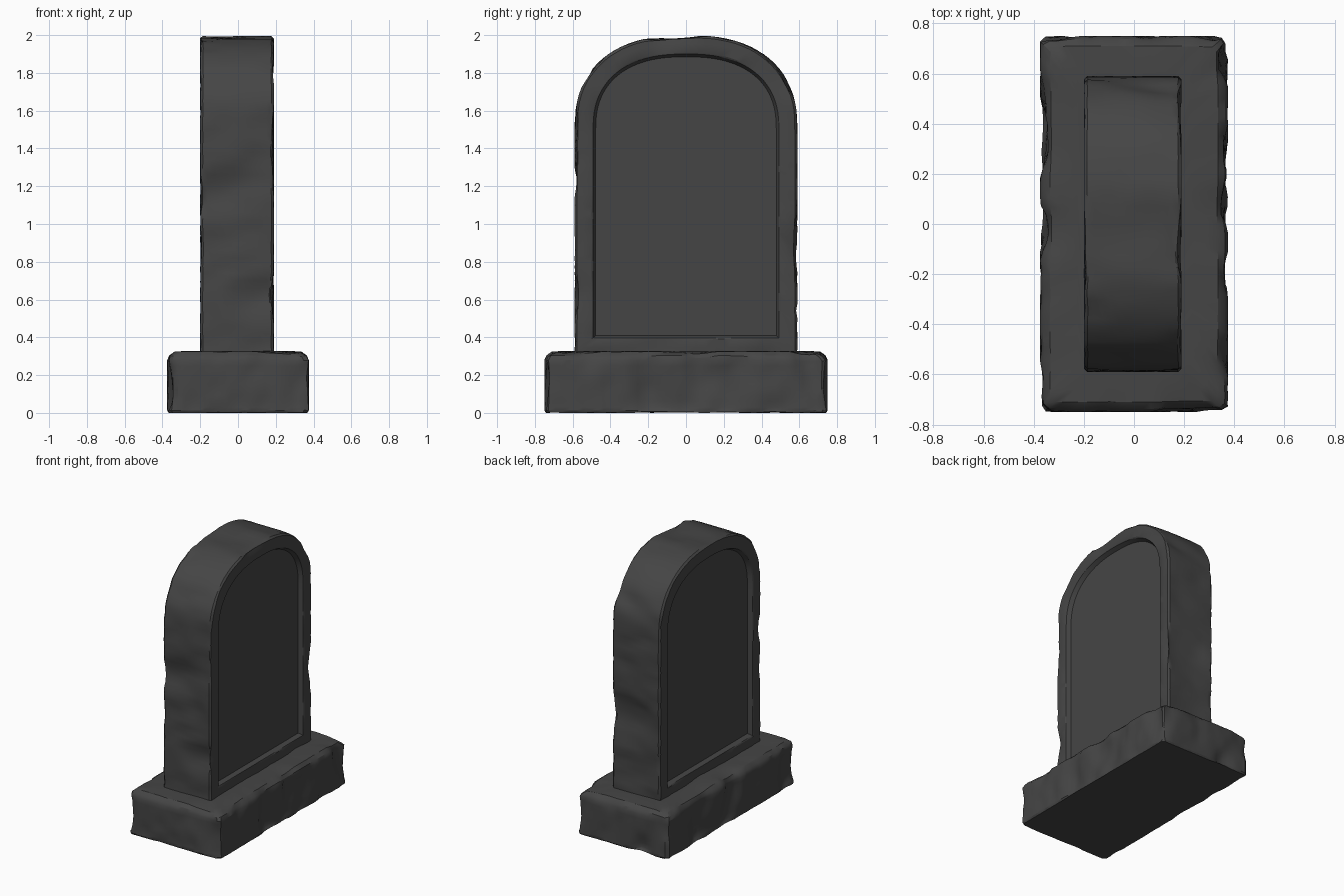
import bpy, bmesh, math
from mathutils import Vector, noise

if "Cube" in bpy.data.objects:
    bpy.data.objects.remove(bpy.data.objects["Cube"])

stone = bpy.data.materials.new("dark_grey_stone")
stone.diffuse_color = (0.06, 0.06, 0.06, 1)
stone.use_nodes = True
stone.node_tree.nodes["Principled BSDF"].inputs["Base Color"].default_value = stone.diffuse_color


def segment(a, b, n):
    """n points from a towards b, leaving b out."""
    return [tuple(p + (q - p) * i / n for p, q in zip(a, b)) for i in range(n)]


def arch(x, w, z0, top, spring=1.5):
    """Tombstone outline at a given x: bottom, right side, rounded top, left side."""
    pts = segment((x, -w, z0), (x, w, z0), 20) + segment((x, w, z0), (x, w, spring), 30)
    for i in range(40):
        a = math.pi * i / 40
        c, s = math.cos(a), math.sin(a)
        pts.append((x, math.copysign(w * abs(c) ** 0.83, c), spring + (top - spring) * s ** 0.83))
    return pts + segment((x, -w, spring), (x, -w, z0), 30)


def block(z, inset):
    """Rectangle outline with small cut corners at a given height."""
    hx, hy, c = 0.375 - inset, 0.75 - inset, 0.022
    corners = [(hx - c, -hy), (hx, -hy + c), (hx, hy - c), (hx - c, hy),
               (-hx + c, hy), (-hx, hy - c), (-hx, -hy + c), (-hx + c, -hy)]
    pts = []
    for i, n in enumerate([1, 40, 1, 20, 1, 40, 1, 20]):
        a, b = corners[i], corners[(i + 1) % 8]
        pts += segment((*a, z), (*b, z), n)
    return pts


def loft(name, rings, scale, seed):
    """Join (outline, wear) rings, cap both ends, then wear the surface inwards."""
    bm = bmesh.new()
    loops = [[bm.verts.new(p) for p in pts] for pts, _ in rings]
    for a, b in zip(loops, loops[1:]):
        for i in range(len(a)):
            j = (i + 1) % len(a)
            bm.faces.new((a[i], a[j], b[j], b[i]))
    bm.faces.new(loops[0][::-1])
    bm.faces.new(loops[-1])
    bmesh.ops.recalc_face_normals(bm, faces=bm.faces)
    bm.normal_update()
    moves = []
    for loop, (_, wear) in zip(loops, rings):
        for v in loop:
            p = Vector([c * s for c, s in zip(v.co, scale)]) + Vector((seed, seed, seed))
            d = max(0, noise.noise(p) + 0.05) + 0.3 * max(0, noise.noise(p * 2.7))
            moves.append((v, v.normal * (d * wear)))
    for v, m in moves:
        v.co -= m
        v.co.z = max(v.co.z, 0)
    mesh = bpy.data.meshes.new(name)
    bm.to_mesh(mesh)
    bm.free()
    mesh.materials.append(stone)
    ob = bpy.data.objects.new(name, mesh)
    bpy.context.collection.objects.link(ob)
    bpy.ops.object.select_all(action='DESELECT')
    ob.select_set(True)
    bpy.context.view_layer.objects.active = ob
    bpy.ops.object.shade_smooth_by_angle(angle=math.radians(30))


# Upright slab: recessed panel, frame and worn edge on both broad faces
def face_rings(x, s):
    return [(arch(x - s * 0.035, 0.478, 0.41, 1.885), 0),
            (arch(x - s * 0.005, 0.492, 0.397, 1.9), 0),
            (arch(x, 0.50, 0.39, 1.908), 0.01),
            (arch(x, 0.545, 0.345, 1.955), 0.02),
            (arch(x, 0.577, 0.31, 1.987), 0.035),
            (arch(x - s * 0.013, 0.59, 0.30, 2.0), 0.055)]


sides = [(arch(-0.16 + 0.31 * i / 9, 0.59, 0.30, 2.0), 0.05) for i in range(10)]
loft("headstone_slab", face_rings(-0.2, -1) + sides + face_rings(0.19, 1)[::-1],
     (2.0, 4.5, 4.5), 3.7)

# Base block with a worn, chamfered top edge
base = [(block(0, 0.008), 0.02), (block(0.012, 0), 0.05)]
base += [(block(0.03 + 0.25 * i / 8, 0), 0.06) for i in range(9)]
base += [(block(0.305, 0.012), 0.05), (block(0.325, 0.04), 0.03),
         (block(0.327, 0.09), 0.015), (block(0.327, 0.15), 0)]
loft("base_block", base, (5, 5, 2.5), 8.2)
